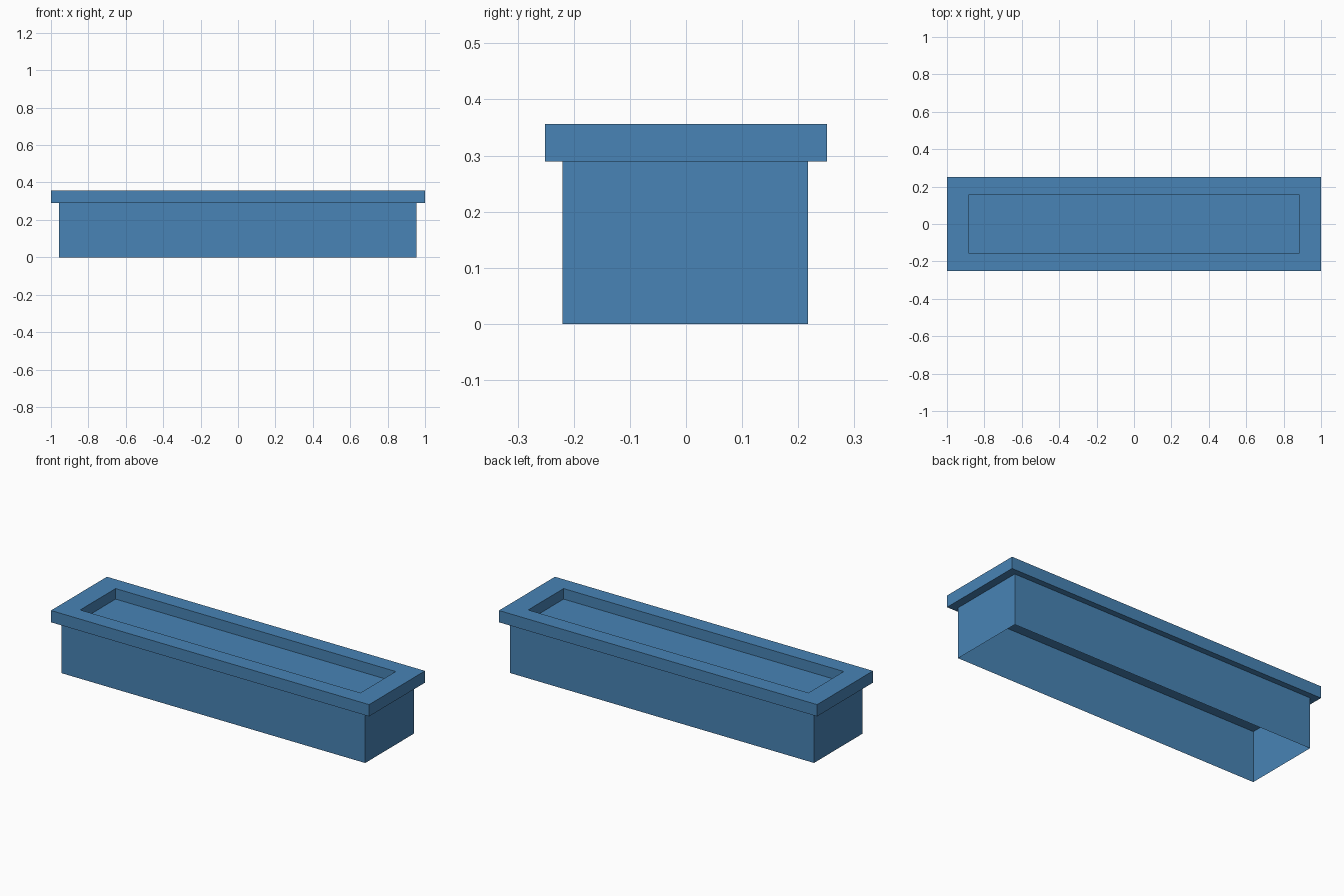
import bpy
import bmesh

cube = bpy.data.objects.get("Cube")
if cube:
    bpy.data.objects.remove(cube, do_unlink=True)

blue = bpy.data.materials.new("steel blue")
blue.use_nodes = True
colour = (0.065, 0.23, 0.465, 1)
blue.diffuse_color = colour
blue.node_tree.nodes["Principled BSDF"].inputs["Base Color"].default_value = colour


def add_box(bm, low, high):
    """Axis-aligned box between two corners."""
    verts = bmesh.ops.create_cube(bm, size=1)["verts"]
    for v in verts:
        v.co = [low[i] if v.co[i] < 0 else high[i] for i in range(3)]
    bm.normal_update()


def face_towards(bm, sign):
    return next(f for f in bm.faces if f.normal.z * sign > 0.9)


def finish(bm, name):
    mesh = bpy.data.meshes.new(name)
    bm.to_mesh(mesh)
    bm.free()
    mesh.materials.append(blue)
    obj = bpy.data.objects.new(name, mesh)
    bpy.context.collection.objects.link(obj)
    return obj


rim_base, rim_top, recess_floor = 0.289, 0.356, 0.296

# Trough walls: a thin shell, open below and closed above by the rim
bm = bmesh.new()
add_box(bm, (-0.957, -0.22, 0), (0.954, 0.217, rim_base))
bmesh.ops.delete(bm, geom=[face_towards(bm, 1), face_towards(bm, -1)],
                 context="FACES_ONLY")
finish(bm, "trough_walls")

# Overhanging rim with a rectangular recess sunk into its top
bm = bmesh.new()
add_box(bm, (-1, -0.251, rim_base), (1, 0.251, rim_top))
top = face_towards(bm, 1)
bmesh.ops.inset_region(bm, faces=[top], thickness=0.09)
for v in top.verts:
    v.co.x = 0.881 if v.co.x > 0 else -0.881
    v.co.y = 0.159 if v.co.y > 0 else -0.159
sunk = bmesh.ops.extrude_discrete_faces(bm, faces=[top])["faces"][0]
for v in sunk.verts:
    v.co.z = recess_floor
bmesh.ops.recalc_face_normals(bm, faces=bm.faces)
finish(bm, "recessed_rim")
